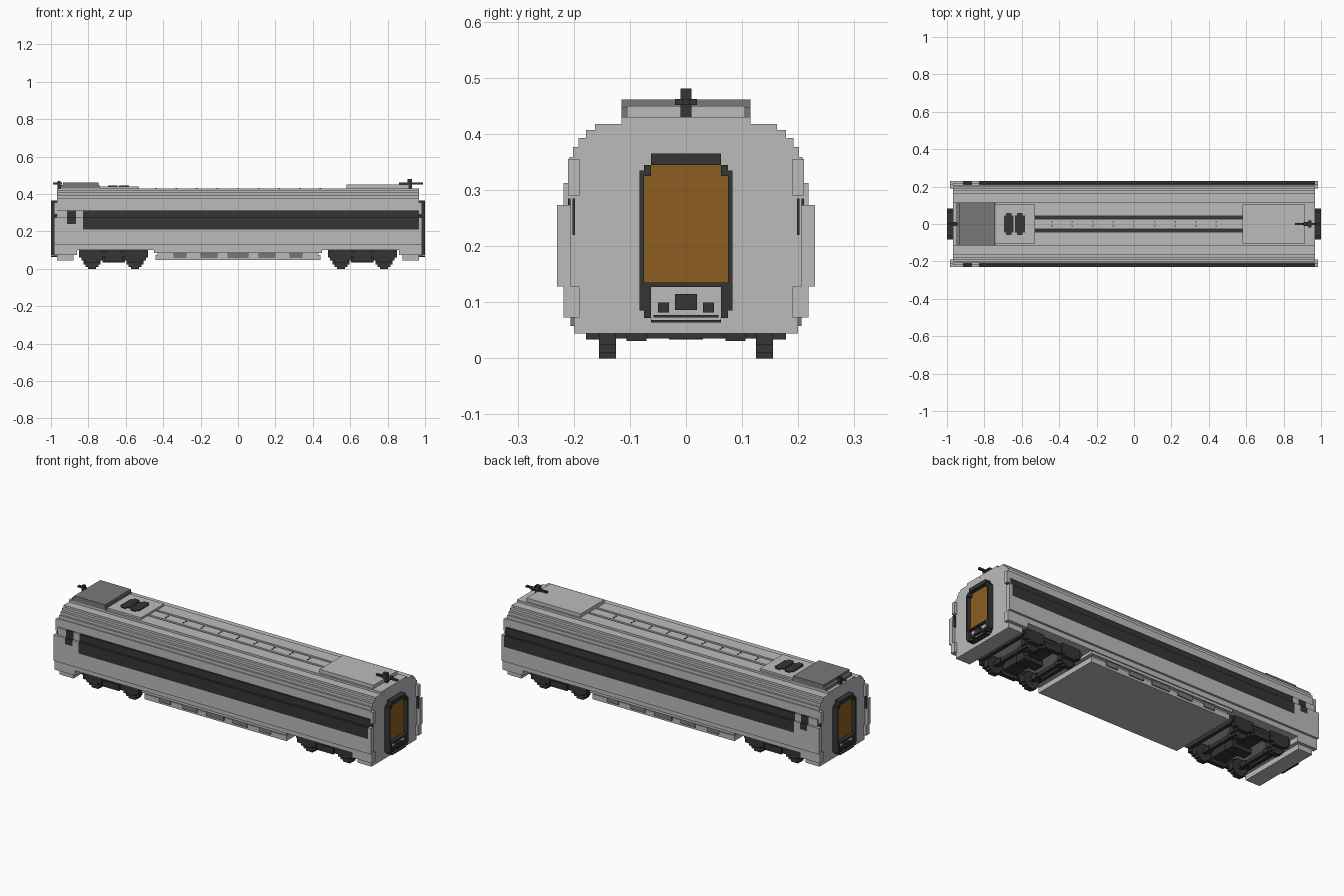
import bpy, bmesh
from math import sin, cos, radians
from mathutils import Vector

default_cube = bpy.data.objects.get("Cube")
if default_cube:
    bpy.data.objects.remove(default_cube)


def material(name, red, green, blue):
    mat = bpy.data.materials.new(name)
    mat.use_nodes = True
    mat.diffuse_color = (red, green, blue, 1)
    shader = mat.node_tree.nodes["Principled BSDF"]
    shader.inputs["Base Color"].default_value = mat.diffuse_color
    return mat


LIGHT = material("light grey", .5, .5, .5)
MID = material("mid grey", .19, .19, .19)
DARK = material("charcoal", .035, .035, .035)
AMBER = material("amber door", .27, .11, .015)

# Shared levels and sizes
WHEEL, FLOOR, SHOULDER, ROOF = .05, .1, .34, .43
WIDE, SIDE, SKIRT, DECK = .23, .218, .2, .115
END, TIP = .968, 1
DOOR_SIDE, DOOR_SILL, DOOR_TOP = .075, .135, .345
BOGIE, AXLE_GAP, TRACK = .665, .115, .14


def around(middle, reach):
    return middle - reach, middle + reach


def across(reach):
    return around(0, reach)


def finish(name, bm, materials, mirror=""):
    bmesh.ops.recalc_face_normals(bm, faces=bm.faces)
    mesh = bpy.data.meshes.new(name)
    bm.to_mesh(mesh)
    bm.free()
    for mat in materials:
        mesh.materials.append(mat)
    part = bpy.data.objects.new(name, mesh)
    bpy.context.collection.objects.link(part)
    if mirror:
        modifier = part.modifiers.new("Mirror", "MIRROR")
        modifier.use_axis = [axis in mirror for axis in "XYZ"]
        modifier.use_mirror_merge = False


def box(name, mat, x, y, z, mirror=""):
    """Block filling the given ranges, optionally mirrored on some axes."""
    bm = bmesh.new()
    bmesh.ops.create_cube(bm, size=1)
    for vert in bm.verts:
        vert.co = Vector([max(span) if co > 0 else min(span)
                          for co, span in zip(vert.co, (x, y, z))])
    finish(name, bm, [mat], mirror)


# Body shell: stepped walls, then a rounded shoulder cut into steps
BAND_LOW, BAND_HIGH, PANE_LOW = .21, .313, .24
steps = [(SIDE, .128), (WIDE, BAND_LOW), (WIDE, PANE_LOW), (WIDE, .273), (SIDE, BAND_HIGH)]
for angle in range(12, 61, 12):
    turn = radians(angle)
    steps.append((DECK + .095 * cos(turn), SHOULDER + .09 * sin(turn)))

half, low = [], FLOOR
for width, high in steps:
    for corner in ((width, low), (width, high)):
        if corner not in half:
            half.append(corner)
    low = high
outline = half + [(-y, z) for y, z in reversed(half)]

PANE, BAND_START = around(-.89, .023), -.83
bm = bmesh.new()
rings = [[bm.verts.new((x, y, z)) for y, z in outline]
         for x in (-END, *PANE, BAND_START, END)]
for ring, following in zip(rings, rings[1:]):
    for i in range(len(outline)):
        face = bm.faces.new((ring[i - 1], ring[i], following[i], following[i - 1]))
        centre = face.calc_center_median()
        in_band = centre.x > BAND_START and centre.z > BAND_LOW
        in_pane = PANE[0] < centre.x < PANE[1] and centre.z > PANE_LOW
        low_enough = FLOOR < centre.z < BAND_HIGH + .001
        face.material_index = int((in_band or in_pane) and low_enough)
for ring in (rings[0], rings[-1]):
    bm.faces.new(ring)
finish("body_shell", bm, [LIGHT, DARK])

# Side panels and grab rails running past the end walls
LIP = (END, .985)
box("lower_end_panel", LIGHT, LIP, (.19, SIDE), (.073, .128), "XY")
box("middle_end_panel", LIGHT, LIP, (.205, WIDE), (.128, .273), "XY")
box("upper_end_panel", LIGHT, LIP, (.19, .21), (.29, .355), "XY")
for rail in (.2, .208):
    box("grab_rail", DARK, (END, .98), around(rail, .002), (.22, .285), "XY")

# End skirts
box("end_skirt", LIGHT, (.88, END), across(SKIRT), (.044, FLOOR), "X")
box("skirt_shelf", LIGHT, (.86, END), across(SIDE), (.073, FLOOR), "X")

# Belly tray with side vents
box("belly_tray", LIGHT, across(.44), across(SKIRT), (.046, .075))
box("belly_core", LIGHT, across(.43), across(.195), (.07, FLOOR))
box("belly_ledge", LIGHT, across(.45), across(.212), (.085, FLOOR))
for slot in range(-2, 3):
    reach = .055 - .01 * abs(slot)
    box("belly_vent", MID, around(slot * .155, reach), (.19, .206), (.058, .083), "Y")

# Roof deck with two narrow cable channels
CHANNEL = (.028, .042)
CHANNEL_START, CHANNEL_END = -.53, .58
SKIN = (.418, ROOF)
box("deck_side", LIGHT, across(END), (CHANNEL[1], DECK), SKIN, "Y")
box("deck_middle", LIGHT, (CHANNEL_START, CHANNEL_END), across(CHANNEL[0]), SKIN)
box("deck_rear", LIGHT, (-END, CHANNEL_START), across(CHANNEL[1]), SKIN)
box("deck_front", LIGHT, (CHANNEL_END, END), across(CHANNEL[1]), SKIN)
box("cable_channel", DARK, (CHANNEL_START, CHANNEL_END), CHANNEL, (.417, .42), "Y")
for bolt in range(-4, 5):
    box("roof_bolt", DARK, around(bolt * .11, .004), around(.01, .003), (ROOF, ROOF + .003), "Y")

# Roof equipment
box("fan_plate", LIGHT, (-.74, CHANNEL_START), across(.103), (ROOF, .441))
box("front_hatch", LIGHT, (CHANNEL_END, .915), across(.105), (ROOF, .45))
box("air_unit_base", MID, (-.95, -.74), across(DECK), (ROOF, .447))
box("air_unit_cover", MID, (-.935, -.745), across(DECK), (.447, .461))
for fan in (-.67, -.61):
    box("fan_core", DARK, around(fan, .015), across(.06), (.44, .446))
    box("fan_rim", DARK, around(fan, .026), across(.045), (.44, .446))

# Roof connectors at both ends
ARM = (.452, .462)
box("front_connector_arm", DARK, (.86, .99), across(.006), ARM)
box("front_connector_post", DARK, (.905, .93), across(.01), (ROOF, .481))
box("front_connector_clamp", DARK, (.93, .95), across(.02), ARM)
box("rear_connector_arm", DARK, (-.99, -.94), across(.006), ARM)
box("rear_connector_post", DARK, (-.965, -.95), across(.01), (ROOF, .47))

# Gangway frames, doors and couplers
FRAME = (END, TIP)
INNER, OUTER = .062, .083
box("gangway_jamb", DARK, FRAME, (DOOR_SIDE, OUTER), (.085, .335), "XY")
box("gangway_foot", DARK, FRAME, (INNER, DOOR_SIDE), (.072, DOOR_SILL), "XY")
box("gangway_corner", DARK, FRAME, (INNER, DOOR_SIDE), (.325, DOOR_TOP), "XY")
box("gangway_lintel", DARK, FRAME, across(INNER), (DOOR_TOP, .365), "X")
box("gangway_sill", DARK, FRAME, across(INNER), (.127, DOOR_SILL), "X")
box("gangway_step", DARK, FRAME, across(INNER), (.064, .068), "X")
box("end_door", AMBER, (END, .978), across(DOOR_SIDE), (DOOR_SILL, DOOR_TOP), "X")
box("coupler_panel", LIGHT, LIP, across(INNER), (.068, .127), "X")
box("coupler", DARK, (LIP[1], TIP), across(.02), (.086, .115), "X")
box("coupler_plug", DARK, (LIP[1], .994), around(.04, .01), (.082, FLOOR), "XY")
box("coupler_bar", DARK, (LIP[1], .99), across(.058), (.073, .077), "X")

# Bogies: stepped wheels on axles, with side frames and cross beams
OUTSIDE = (.155, .178)
for axle in around(BOGIE, AXLE_GAP):
    hub = WHEEL * cos(radians(25))
    for angle in (25, 45, 65):
        turn = radians(angle)
        box("wheel", DARK, around(axle, WHEEL * sin(turn)), around(TRACK, .015),
            around(hub, WHEEL * cos(turn)), "XY")
    box("axle", DARK, around(axle, .01), across(TRACK), around(hub, .01), "X")
    box("brake_disc", DARK, around(axle, .015), around(.088, .018), around(hub, .014), "XY")
    box("axle_box", DARK, around(axle, .058), OUTSIDE, (hub, FLOOR), "XY")
    box("axle_box_foot", DARK, around(axle, .035), OUTSIDE, (.034, hub), "XY")
for beam in around(BOGIE, .175):
    box("bogie_end_beam", DARK, around(beam, .01), across(.165), (.06, FLOOR), "X")
box("bogie_side_frame", DARK, around(BOGIE, .185), (.155, .172), (.066, .09), "XY")
box("bogie_spring", DARK, around(BOGIE, .05), OUTSIDE, (.036, .07), "XY")
box("bogie_cross_beam", DARK, around(BOGIE, .04), across(.165), (.055, FLOOR), "X")
box("bogie_pivot", DARK, around(BOGIE, .06), across(.03), (.034, FLOOR), "X")
